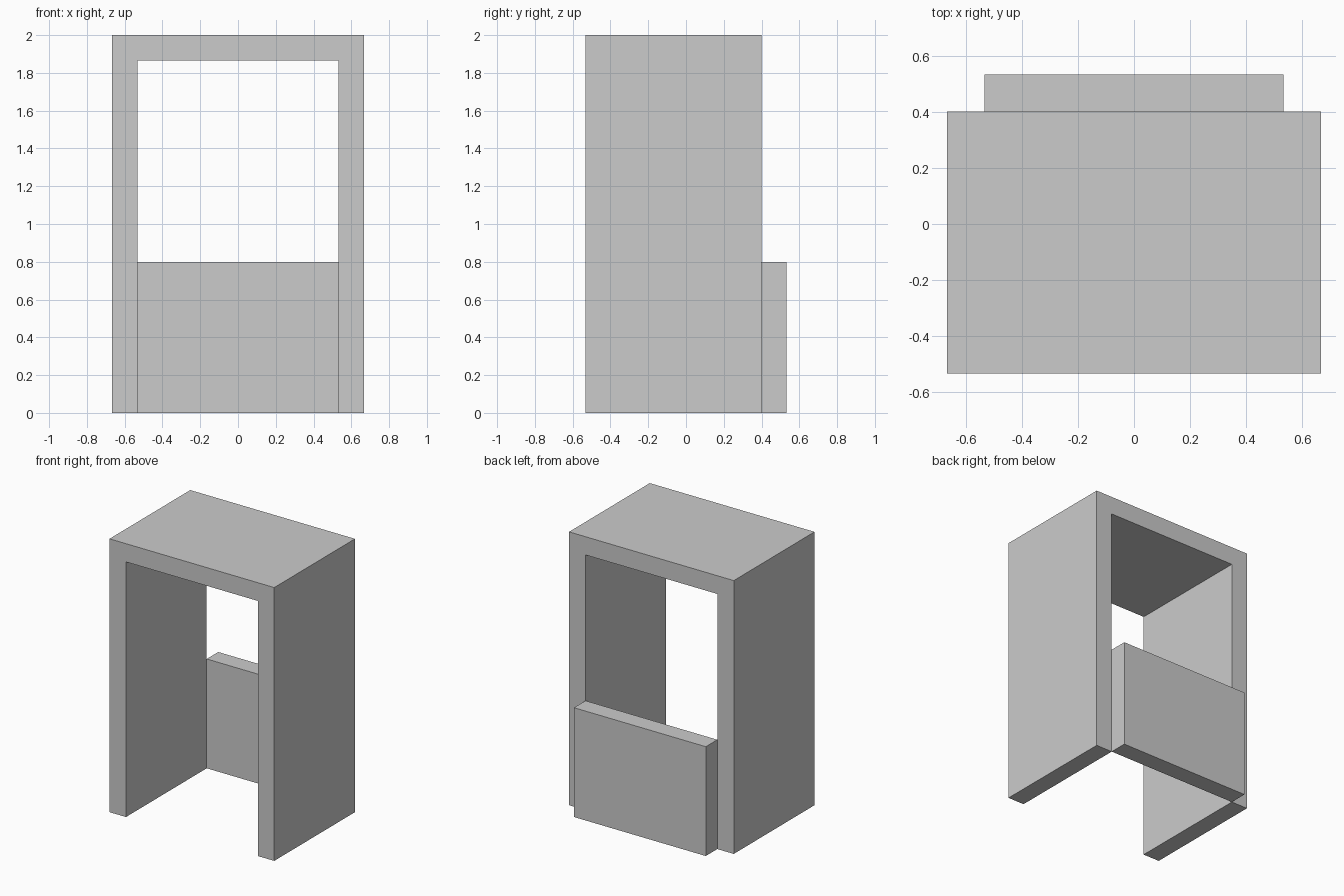
import bpy

if "Cube" in bpy.data.objects:
    bpy.data.objects.remove(bpy.data.objects["Cube"])

U = 2 / 15  # panel thickness


def panel(name, lo, hi):
    """Axis-aligned box between two corners."""
    bpy.ops.mesh.primitive_cube_add(
        size=1, location=[(a + b) / 2 for a, b in zip(lo, hi)])
    ob = bpy.context.object
    ob.name = name
    ob.scale = [b - a for a, b in zip(lo, hi)]
    bpy.ops.object.transform_apply(location=False, rotation=False, scale=True)
    return ob


# Tall side walls
for name, s in (("left_side_wall", -1), ("right_side_wall", 1)):
    x0, x1 = sorted((s * 4 * U, s * 5 * U))
    panel(name, (x0, -4 * U, 0), (x1, 3 * U, 2))

# Top panel held flush between the walls, slightly darker grey
top = panel("top_panel", (-4 * U, -4 * U, 2 - U), (4 * U, 3 * U, 2))
mat = bpy.data.materials.new("darker_grey")
mat.diffuse_color = (0.68, 0.68, 0.68, 1)
mat.use_nodes = True
mat.node_tree.nodes["Principled BSDF"].inputs["Base Color"].default_value = mat.diffuse_color
top.data.materials.append(mat)

# Low back panel sitting just behind the walls
panel("back_panel", (-4 * U, 3 * U, 0), (4 * U, 4 * U, 6 * U))
